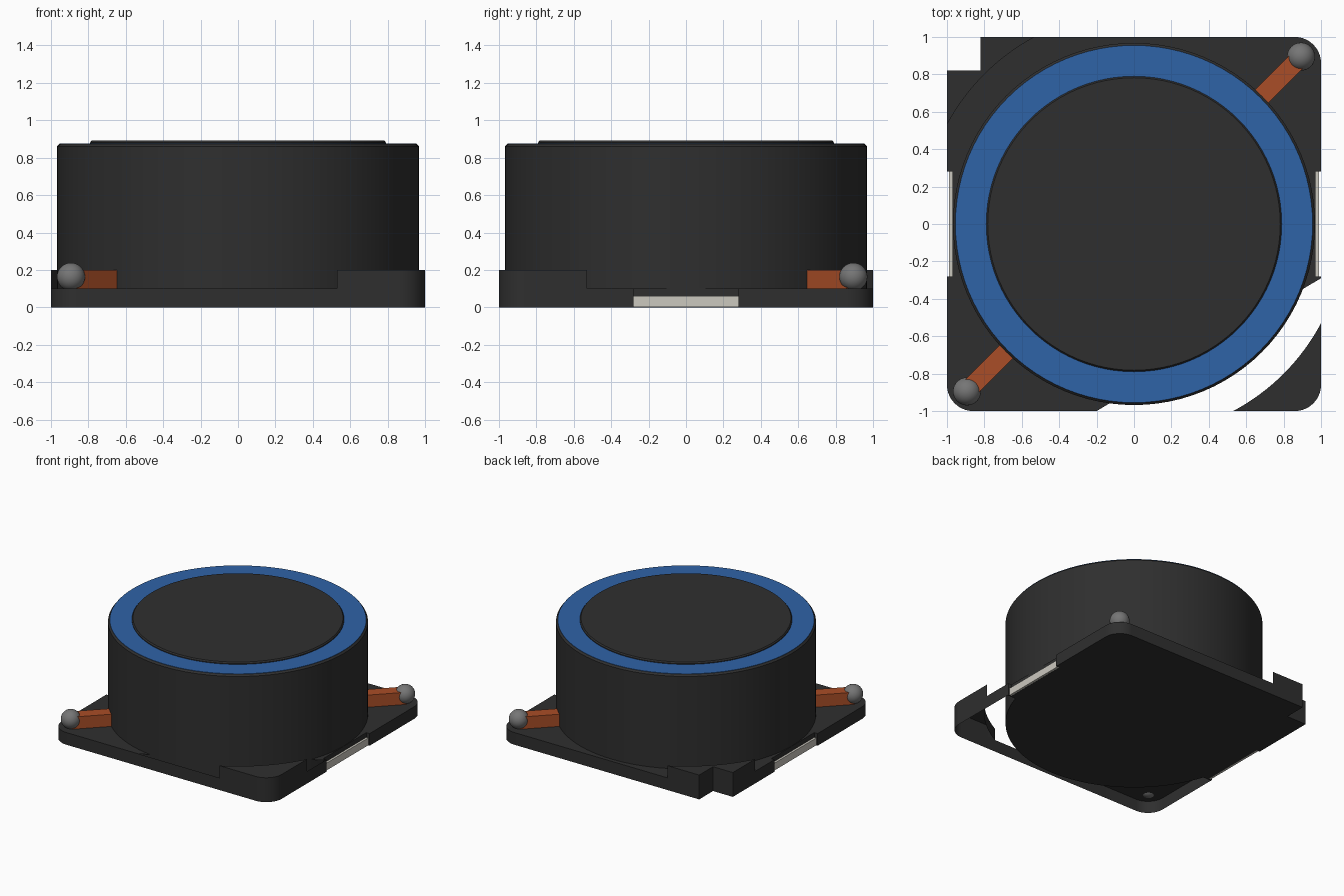
import bpy, bmesh, math
from mathutils import Vector, Matrix

cube = bpy.data.objects.get("Cube")
if cube:
    bpy.data.objects.remove(cube)


def material(name, rgb):
    m = bpy.data.materials.new(name)
    m.use_nodes = True
    m.diffuse_color = (*rgb, 1)
    m.node_tree.nodes["Principled BSDF"].inputs["Base Color"].default_value = (*rgb, 1)
    return m


DARK = material("dark_ferrite", (0.028, 0.028, 0.028))
BLUE = material("blue_resin", (0.028, 0.125, 0.39))
COPPER = material("copper_orange", (0.4, 0.075, 0.02))
SOLDER = material("solder_grey", (0.18, 0.18, 0.18))
TIN = material("pale_tin", (0.6, 0.58, 0.52))


def finish(name, bm, mat, smooth=False):
    mesh = bpy.data.meshes.new(name)
    bm.to_mesh(mesh)
    bm.free()
    mesh.materials.append(mat)
    ob = bpy.data.objects.new(name, mesh)
    bpy.context.collection.objects.link(ob)
    if smooth:
        bpy.ops.object.select_all(action='DESELECT')
        ob.select_set(True)
        bpy.context.view_layer.objects.active = ob
        bpy.ops.object.shade_smooth_by_angle(angle=math.radians(30))
    return ob


def arc(cx, cy, r, a0, a1, n):
    angles = [math.radians(a0 + (a1 - a0) * i / n) for i in range(n + 1)]
    return [(cx + r * math.cos(a), cy + r * math.sin(a)) for a in angles]


def sheet(name, pts, z, cut=None, flip=False):
    """Flat face from an outline, optionally trimmed by a line (point, normal to drop)."""
    bm = bmesh.new()
    bm.faces.new([bm.verts.new((x, y, z)) for x, y in pts])
    if cut:
        bmesh.ops.bisect_plane(bm, geom=bm.verts[:] + bm.edges[:] + bm.faces[:],
                               plane_co=cut[0], plane_no=cut[1], clear_outer=True)
    if flip:
        bmesh.ops.reverse_faces(bm, faces=bm.faces[:])
    return finish(name, bm, DARK)


def walls(name, pts, z0, z1):
    """Upright band around an outline."""
    bm = bmesh.new()
    low = [bm.verts.new((x, y, z0)) for x, y in pts]
    high = [bm.verts.new((x, y, z1)) for x, y in pts]
    for i in range(len(pts)):
        j = (i + 1) % len(pts)
        bm.faces.new((low[i], low[j], high[j], high[i]))
    return finish(name, bm, DARK, True)


def lathe(name, profile, mat):
    bm = bmesh.new()
    vs = [bm.verts.new((r, 0, z)) for r, z in profile]
    es = [bm.edges.new(p) for p in zip(vs, vs[1:])]
    bmesh.ops.spin(bm, geom=vs + es, axis=(0, 0, 1), cent=(0, 0, 0),
                   angle=math.tau, steps=96)
    bmesh.ops.remove_doubles(bm, verts=bm.verts[:], dist=1e-5)
    bmesh.ops.recalc_face_normals(bm, faces=bm.faces[:])
    return finish(name, bm, mat, True)


def box(name, size, matrix, mat):
    bm = bmesh.new()
    bmesh.ops.create_cube(bm, size=1, matrix=matrix @ Matrix.Diagonal((*size, 1)))
    return finish(name, bm, mat)


# Base outline: three rounded corners, one notched corner, terminal recesses
R, T, N, D = 0.14, 0.28, 0.82, 0.97
C = 1 - R
outline = (arc(-C, -C, R, 180, 270, 10) + arc(C, -C, R, 270, 360, 10)
           + [(1, -T), (D, -T), (D, T), (1, T)] + arc(C, C, R, 0, 90, 10)
           + [(-N, 1), (-N, N), (-1, N), (-1, T), (-D, T), (-D, -T), (-1, -T)])

# Base skirt with its partly open top and bottom plates
walls("base_skirt", outline, 0, 0.1)
sheet("base_top", outline, 0.1, cut=(Vector((-0.2, -1, 0.1)), Vector((0.71, -1.2, 0))))
sheet("base_bottom", outline, 0, cut=(Vector((0, -0.29, 0)), Vector((0, -1, 0))), flip=True)

# Raised corners outside a circular clearance
CLEAR = math.hypot(1, 0.53)
spread = math.degrees(math.atan(0.53))
for name, sx, a0 in (("front_left_corner", 1, -spread), ("back_right_corner", -1, 180 - spread)):
    pts = [p for p in outline if p[0] * sx > 0.5 and p[1] * sx < -0.5]
    pts += arc(0, 0, CLEAR, a0, a0 - 90 + 2 * spread, 16)
    walls(name + "_wall", pts, 0.1, 0.2)
    sheet(name + "_top", pts, 0.2)

# Round shell, resin ring and core
lathe("shell", [(0, 0), (0.968, 0), (0.968, 0.86), (0.955, 0.873), (0, 0.873)], DARK)
lathe("resin_ring", [(0.78, 0.87), (0.955, 0.87), (0.955, 0.876), (0.78, 0.876)], BLUE)
lathe("core", [(0, 0.8), (0.79, 0.8), (0.79, 0.882), (0.782, 0.892), (0, 0.892)], DARK)

# Wire ends, solder balls and side terminals
for side, s in (("left", 1), ("right", -1)):
    turn = Matrix.Rotation(math.radians(45 if s > 0 else 225), 4, 'Z')
    box(side + "_wire", (0.33, 0.1, 0.1), turn @ Matrix.Translation((1.1, 0, 0.15)), COPPER)
    bm = bmesh.new()
    bmesh.ops.create_uvsphere(bm, u_segments=32, v_segments=16, radius=0.075,
                              matrix=Matrix.Translation((0.893 * s, 0.895 * s, 0.163)))
    finish(side + "_solder_ball", bm, SOLDER, True)
    box(side + "_terminal", (0.02, 2 * T, 0.06), Matrix.Translation((0.978 * s, 0, 0.031)), TIN)
